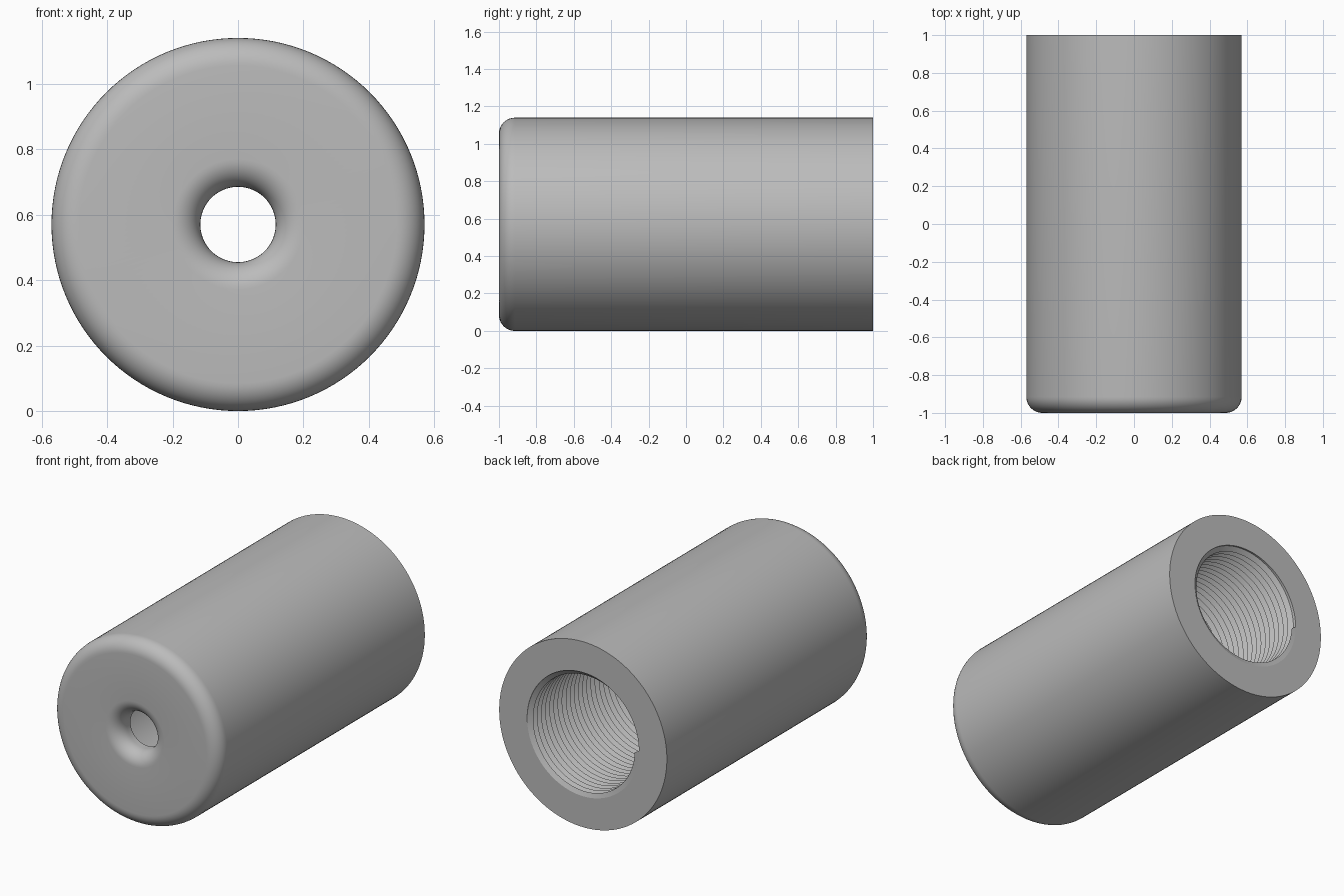
import bpy, bmesh, math

cube = bpy.data.objects.get("Cube")
if cube:
    bpy.data.objects.remove(cube, do_unlink=True)

RADIUS, FRONT, BACK = 0.57, -1.0, 1.0
HOLE, FILLET, FLOOR = 0.115, 0.085, -0.88
ROOT, CREST = 0.38, 0.352
PITCH, THREAD_END = 0.04, 0.18
SIDES = 128

grey = bpy.data.materials.new("plain grey")
grey.use_nodes = True
colour = (0.5, 0.5, 0.5, 1)
grey.diffuse_color = colour
grey.node_tree.nodes["Principled BSDF"].inputs["Base Color"].default_value = colour


def point(radius, y, angle):
    """Place a point around the long axis."""
    return (radius * math.cos(angle), y, RADIUS + radius * math.sin(angle))


def arc(radius, y, size, start, end, steps=10):
    """Quarter-round profile as (radius, y) pairs, angles in degrees."""
    angles = [math.radians(start + (end - start) * i / steps) for i in range(steps + 1)]
    return [(radius + size * math.cos(a), y + size * math.sin(a)) for a in angles]


def finish(bm, name, sharp):
    """Turn the bmesh into a smooth shaded object."""
    mesh = bpy.data.meshes.new(name)
    bm.to_mesh(mesh)
    bm.free()
    mesh.materials.append(grey)
    obj = bpy.data.objects.new(name, mesh)
    bpy.context.collection.objects.link(obj)
    bpy.ops.object.select_all(action='DESELECT')
    obj.select_set(True)
    bpy.context.view_layer.objects.active = obj
    bpy.ops.object.shade_smooth_by_angle(angle=math.radians(sharp))
    return obj


# Body: shell, rounded front, flared hole and plain inner bore
profile = [(ROOT, BACK), (RADIUS, BACK)]
profile += arc(RADIUS - FILLET, FRONT + FILLET, FILLET, 0, -90)
profile += arc(HOLE + FILLET, FRONT + FILLET, FILLET, 270, 180)
profile += [(HOLE, FLOOR), (CREST, FLOOR), (CREST, THREAD_END), (ROOT, THREAD_END)]
bm = bmesh.new()
rings = [[bm.verts.new(point(r, y, math.tau * j / SIDES)) for j in range(SIDES)]
         for r, y in profile]
for a, b in zip(rings, rings[1:]):
    for j in range(SIDES):
        k = (j + 1) % SIDES
        bm.faces.new((a[j], a[k], b[k], b[j]))
bmesh.ops.recalc_face_normals(bm, faces=bm.faces)
finish(bm, "sleeve_body", 35)

# Thread: V-shaped helix, clipped flat at both ends
bm = bmesh.new()
rows = 2 * round((BACK - THREAD_END) / PITCH) + 5
grid = []
for j in range(SIDES):
    column = []
    for k in range(rows + 2):
        y = BACK - (k - 2 + 2 * j / SIDES) * PITCH / 2
        inside = THREAD_END < y < BACK
        radius = CREST if inside and k % 2 else ROOT
        y = min(max(y, THREAD_END), BACK)
        column.append(bm.verts.new(point(radius, y, math.tau * j / SIDES)))
    grid.append(column)
for j in range(SIDES):
    # One full turn advances the helix by two rows
    following, shift = (grid[j + 1], 0) if j + 1 < SIDES else (grid[0], 2)
    for k in range(rows - 1):
        bm.faces.new((grid[j][k], grid[j][k + 1],
                      following[k + 1 + shift], following[k + shift]))
bmesh.ops.remove_doubles(bm, verts=bm.verts, dist=0.00001)
bmesh.ops.dissolve_degenerate(bm, edges=bm.edges, dist=0.00001)
bm.normal_update()
# Face the thread towards the axis
outward = [f for f in bm.faces
           if f.normal.x * f.calc_center_median().x
           + f.normal.z * (f.calc_center_median().z - RADIUS) > 0]
bmesh.ops.reverse_faces(bm, faces=outward)
finish(bm, "inner_thread", 35)
